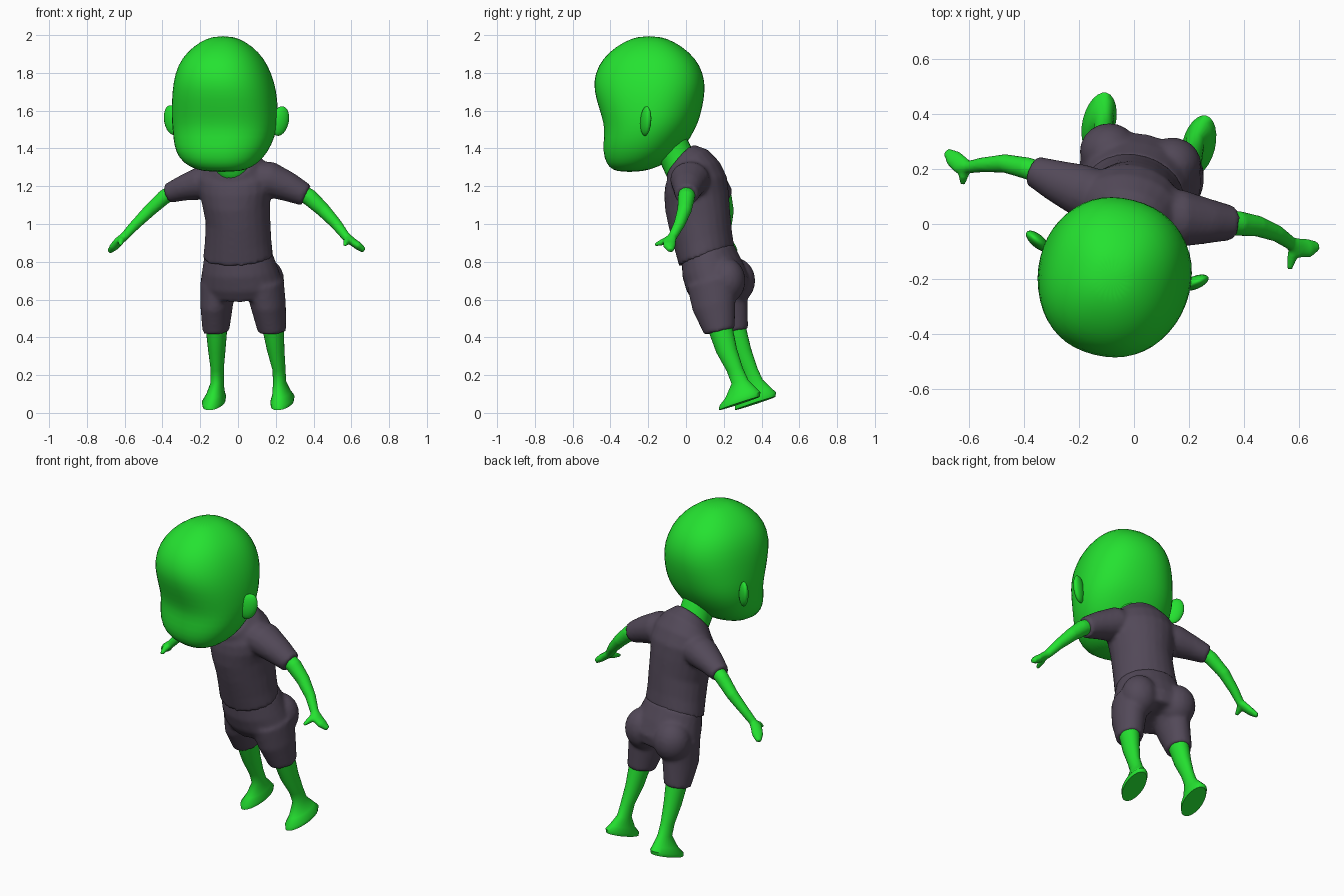
import bpy, bmesh, math
from mathutils import Vector, Matrix

YAW = math.radians(14)
U = Vector((math.cos(YAW), -math.sin(YAW), 0))      # body's sideways axis
F = Vector((-math.sin(YAW), -math.cos(YAW), 0))     # body's forward axis
Z = Vector((0, 0, 1))


def material(name, colour):
    m = bpy.data.materials.new(name)
    m.diffuse_color = (*colour, 1)
    return m


SKIN = material("green skin", (0.018, 0.76, 0.03))
CLOTH = material("dark plum cloth", (0.085, 0.066, 0.098))


def power(v, p):
    return math.copysign(abs(v) ** (2 / p), v)


def skin_rings(bm, rings):
    """Bridge closed rings of points and cap both ends."""
    loops = [[bm.verts.new(p) for p in r] for r in rings]
    n = len(loops[0])
    for a, b in zip(loops, loops[1:]):
        for i in range(n):
            bm.faces.new((a[i], a[(i + 1) % n], b[(i + 1) % n], b[i]))
    bm.faces.new(loops[0])
    bm.faces.new(loops[-1][::-1])


def stack(bm, rows, n=24, p=2.0):
    """Stacked ovals: x, y, z, half width, half depth, forward tilt in degrees."""
    rings = []
    for x, y, z, a, b, tilt in rows:
        t = math.radians(tilt)
        w = F * math.cos(t) - Z * math.sin(t)
        ring = []
        for i in range(n):
            g = 2 * math.pi * i / n
            ring.append(Vector((x, y, z)) + U * a * power(math.cos(g), p) + w * b * power(math.sin(g), p))
        rings.append(ring)
    skin_rings(bm, rings)


def tube(bm, rows, n=16):
    """Limb along a path: x, y, z, radius across, radius up."""
    pts = [Vector(r[:3]) for r in rows]
    rings = []
    for i, r in enumerate(rows):
        d = (pts[min(i + 1, len(pts) - 1)] - pts[max(i - 1, 0)]).normalized()
        s = d.cross(Z).normalized()
        up = s.cross(d)
        rings.append([pts[i] + s * r[3] * math.cos(g) + up * r[4] * math.sin(g)
                      for g in (2 * math.pi * k / n for k in range(n))])
    skin_rings(bm, rings)


def ball(bm, centre, radii, rot=Matrix()):
    m = Matrix.Translation(centre) @ rot @ Matrix.Diagonal((*radii, 1))
    bmesh.ops.create_uvsphere(bm, u_segments=20, v_segments=12, radius=1, matrix=m)


def finish(name, bm, mat, voxel=0, smooth=0, subdiv=0, angle=50):
    bmesh.ops.recalc_face_normals(bm, faces=bm.faces)
    me = bpy.data.meshes.new(name)
    bm.to_mesh(me)
    bm.free()
    me.materials.append(mat)
    ob = bpy.data.objects.new(name, me)
    bpy.context.collection.objects.link(ob)
    for o in bpy.context.selected_objects:
        o.select_set(False)
    ob.select_set(True)
    bpy.context.view_layer.objects.active = ob
    bpy.ops.object.shade_smooth_by_angle(angle=math.radians(angle))
    if voxel:
        r = ob.modifiers.new("merge", 'REMESH')
        r.mode = 'VOXEL'
        r.voxel_size = voxel
        r.use_smooth_shade = True
    if smooth:
        s = ob.modifiers.new("soften", 'SMOOTH')
        s.factor = 0.5
        s.iterations = smooth
    if subdiv:
        ob.modifiers.new("round", 'SUBSURF').levels = subdiv
        ob.modifiers["round"].render_levels = subdiv
    return ob


# head: rounded jaw, recessed eye line, large domed skull
bm = bmesh.new()
stack(bm, [(-.085, -.30, 1.275, .09, .06, 0), (-.09, -.28, 1.30, .17, .125, 0),
           (-.09, -.245, 1.35, .228, .185, 0), (-.08, -.22, 1.42, .262, .215, 0),
           (-.07, -.19, 1.50, .278, .235, 0), (-.07, -.185, 1.57, .283, .258, 0),
           (-.07, -.19, 1.66, .278, .285, 0), (-.075, -.195, 1.75, .265, .299, 0),
           (-.08, -.195, 1.84, .236, .272, 0), (-.08, -.195, 1.91, .188, .215, 0),
           (-.08, -.195, 1.965, .12, .135, 0), (-.08, -.195, 1.995, .05, .055, 0)], p=2.25)
finish("head", bm, SKIN, subdiv=1, angle=180)

# ears: flattened lobes leaning outward and back
for side, c, turn in (("right", (.222, -.213, 1.545), 22), ("left", (-.35, -.062, 1.55), 140)):
    bm = bmesh.new()
    rot = Matrix.Rotation(math.radians(turn), 4, 'Z') @ Matrix.Rotation(math.radians(14), 4, 'Y')
    ball(bm, c, (.05, .024, .08), rot)
    finish(side + "_ear", bm, SKIN, angle=180)

# neck
bm = bmesh.new()
stack(bm, [(-.02, .0, 1.24, .10, .09, 40), (-.03, -.035, 1.325, .095, .095, 40),
           (-.04, -.07, 1.40, .10, .09, 25), (-.06, -.12, 1.47, .13, .11, 10)])
finish("neck", bm, SKIN, angle=180)

# shirt: torso with two short sleeves
bm = bmesh.new()
stack(bm, [(.0, .11, .825, .188, .152, 19), (.0, .092, .91, .178, .158, 18),
           (.0, .072, 1.02, .172, .168, 17), (-.01, .058, 1.12, .182, .175, 17),
           (-.012, .05, 1.20, .20, .172, 18), (-.015, .035, 1.265, .195, .155, 24),
           (-.02, .01, 1.31, .155, .135, 38), (-.025, -.03, 1.335, .11, .112, 50)])
tube(bm, [(.06, .03, 1.25, .10, .09), (.17, .02, 1.235, .105, .095),
          (.27, .01, 1.195, .082, .078), (.36, .003, 1.152, .062, .06)])
tube(bm, [(-.08, .08, 1.23, .10, .09), (-.20, .125, 1.215, .095, .088),
          (-.29, .16, 1.19, .075, .068), (-.37, .195, 1.162, .055, .052)])
finish("shirt", bm, CLOTH, voxel=.012, smooth=4)

# shorts: pelvis, seat and two thighs
bm = bmesh.new()
stack(bm, [(.0, .115, .85, .18, .143, 18), (.01, .14, .76, .203, .162, 16),
           (.02, .168, .68, .222, .165, 14), (.02, .182, .62, .20, .14, 14)])
ball(bm, (-.09, .262, .70), (.108, .105, .12))
ball(bm, (.14, .215, .70), (.105, .10, .12))
stack(bm, [(.135, .135, .70, .105, .135, 15), (.16, .148, .57, .092, .118, 14),
           (.18, .178, .43, .074, .083, 12)])
stack(bm, [(-.09, .20, .70, .11, .135, 15), (-.112, .212, .57, .085, .118, 14),
           (-.117, .252, .43, .07, .08, 12)])
finish("shorts", bm, CLOTH, voxel=.012, smooth=4)

# lower legs with feet
sizes = [(.47, .059, .067, 12), (.33, .045, .056, 12), (.23, .034, .044, 12), (.165, .034, .046, 14),
         (.105, .046, .088, 18), (.072, .060, .118, 18), (.05, .056, .116, 18)]
legs = {"right": ((.183, .20, .217, .22, .23, .235, .235), (.175, .215, .258, .285, .29, .285, .283)),
        "left": ((-.114, -.112, -.11, -.11, -.12, -.127, -.127), (.245, .29, .335, .362, .37, .368, .366))}
for side, (xs, ys) in legs.items():
    bm = bmesh.new()
    stack(bm, [(x, y, *s) for x, y, s in zip(xs, ys, sizes)])
    finish(side + "_leg", bm, SKIN)

# arms: forearm, mitten of fingers and thumb
bm = bmesh.new()
tube(bm, [(.32, .005, 1.175, .045, .045), (.38, .002, 1.14, .045, .045), (.45, -.008, 1.075, .038, .038),
          (.52, -.035, 1.0, .030, .030), (.57, -.07, .935, .024, .024), (.60, -.088, .91, .036, .022),
          (.635, -.088, .885, .034, .022), (.668, -.08, .86, .016, .014)])
tube(bm, [(.585, -.08, .925, .022, .02), (.575, -.12, .905, .018, .018), (.565, -.165, .89, .009, .009)])
finish("right_arm", bm, SKIN, voxel=.007, smooth=2)
bm = bmesh.new()
tube(bm, [(-.32, .18, 1.185, .04, .04), (-.39, .203, 1.143, .04, .04), (-.47, .22, 1.07, .034, .034),
          (-.55, .215, .99, .027, .027), (-.60, .207, .935, .023, .023), (-.63, .215, .91, .034, .022),
          (-.655, .238, .88, .032, .020), (-.68, .262, .855, .015, .013)])
tube(bm, [(-.61, .205, .925, .022, .02), (-.62, .175, .91, .018, .018), (-.622, .145, .89, .009, .009)])
finish("left_arm", bm, SKIN, voxel=.007, smooth=2)
